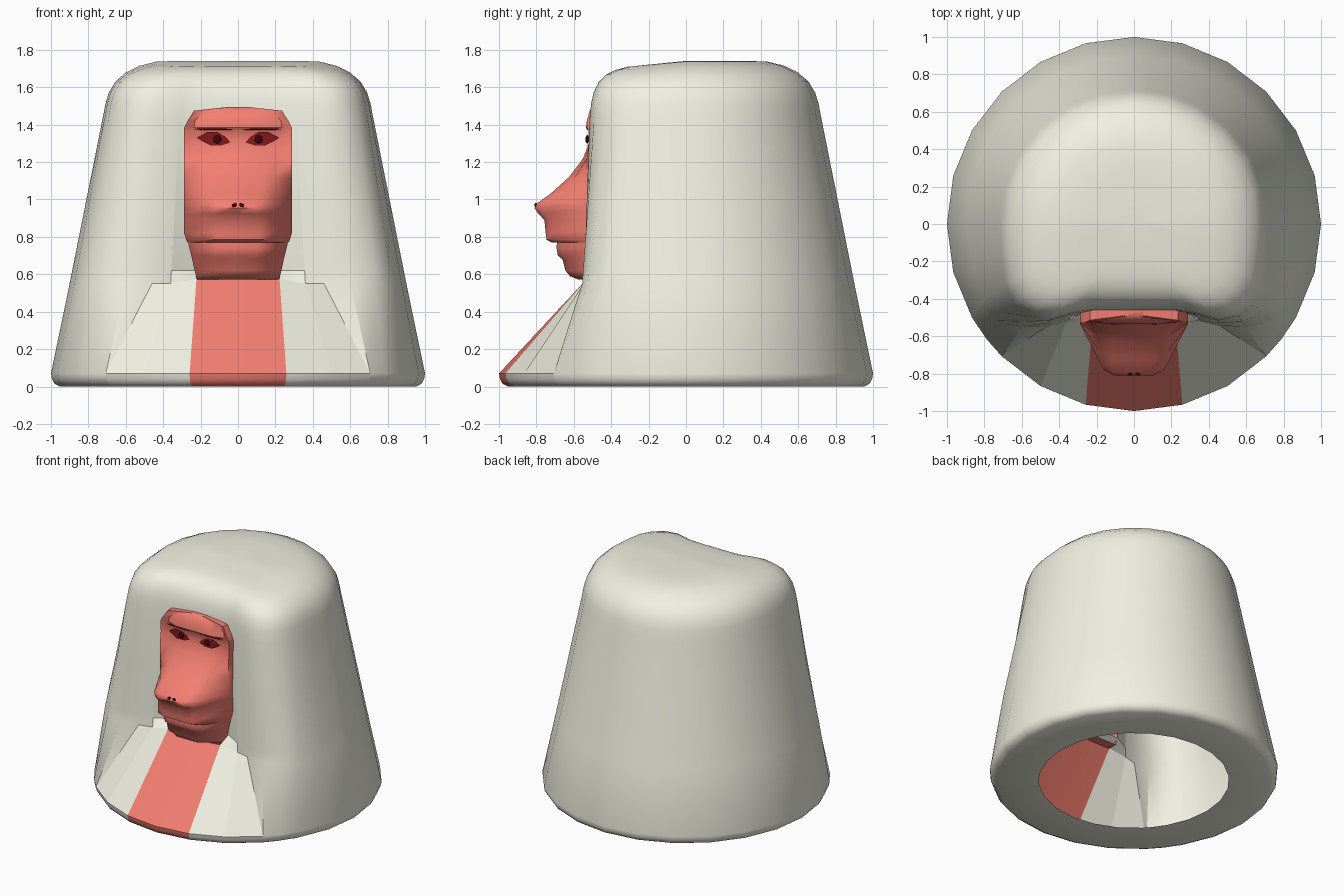
import bpy, math

if "Cube" in bpy.data.objects:
    bpy.data.objects.remove(bpy.data.objects["Cube"])

def material(name, col):
    m = bpy.data.materials.new(name)
    m.diffuse_color = (*col, 1)
    m.use_nodes = True
    m.node_tree.nodes["Principled BSDF"].inputs["Base Color"].default_value = m.diffuse_color
    return m

cream = material("cream_hair", (0.87, 0.87, 0.76))
red = material("red_skin", (0.9, 0.21, 0.165))
dark = material("dark_red", (0.22, 0.01, 0.012))
black = material("pupil_dark", (0.06, 0.0, 0.004))

def make(name, verts, faces, mat=None, angle=35):
    me = bpy.data.meshes.new(name)
    me.from_pydata(verts, [], faces)
    ob = bpy.data.objects.new(name, me)
    bpy.context.collection.objects.link(ob)
    if mat:
        me.materials.append(mat)
    bpy.ops.object.select_all(action='DESELECT')
    ob.select_set(True)
    bpy.context.view_layer.objects.active = ob
    bpy.ops.object.shade_smooth_by_angle(angle=math.radians(angle))
    return ob

# Mantle columns, back centre to front centre: base angle, lower xy, upper xy
def polar(a, r):
    return (r * math.cos(math.radians(a)), r * math.sin(math.radians(a)))

cols = [(a, polar(a, 0.9), polar(a, 0.72)) for a in range(90, -1, -15)]
cols += [(-15, (.875, -.23), (.71, -.18)),
         (-30, (.825, -.43), (.69, -.32)),
         (-38, (.735, -.525), (.64, -.425)),
         (-45, (.60, -.555), (.56, -.49)),
         (-45, (.46, -.545), (.45, -.515)),
         (-60, (.36, -.52), (.31, -.475)),
         (-75, (.222, -.53), (.22, -.465)),
         (-90, (0, -.53), (0, -.465))]
G = len(cols) - 2

def base(r, z):
    return [(*polar(c[0], r), z) for c in cols]

def wall(z):
    t = (z - .55) / (1.45 - .55)
    out = []
    for i, (a, lo, hi) in enumerate(cols):
        x, y = (lo[k] + (hi[k] - lo[k]) * t for k in (0, 1))
        zz = z
        if i >= G:
            if z > .57:
                y = -.44 - .025 * t
            else:
                zz = .575
        out.append((x, y, zz))
    return out

def crown(s, z, tilt):
    return [(c[2][0] * s, c[2][1] * s, z - tilt * max(0, -c[2][1] * s)) for c in cols]

rings = [base(.66, 0), base(.95, 0), base(.98, .015), base(.995, .04), base(1, .07),
         wall(.55), wall(.62), wall(1.0), wall(1.43),
         crown(.985, 1.51, 0), crown(.96, 1.57, .0), crown(.91, 1.63, .01),
         crown(.83, 1.68, .03), crown(.73, 1.715, .06), crown(.6, 1.738, .09),
         crown(.4, 1.741, .1), crown(.2, 1.741, .1)]

# Complete each half ring by mirroring
rings = [h + [(-x, y, z) for x, y, z in h[-2:0:-1]] for h in rings]
n = len(rings[0])
verts = [v for r in rings for v in r] + [(0, 0, 1.74)]
faces, strip = [], []
for r in range(len(rings) - 1):
    for i in range(n):
        front = i in (G, G + 1)
        if front and 6 <= r <= 7:          # opening behind the face
            continue
        j = (i + 1) % n
        faces.append([r * n + j, r * n + i, (r + 1) * n + i, (r + 1) * n + j])
        strip.append(front and 1 <= r <= 4)
top = len(verts) - 1
for i in range(n):
    faces.append([(len(rings) - 1) * n + (i + 1) % n, (len(rings) - 1) * n + i, top])
    strip.append(False)
mantle = make("hair_mantle", verts, faces, cream, 38)
mantle.data.materials.append(red)
for p, s in zip(mantle.data.polygons, strip):
    p.material_index = int(s)

# Crisp folds on the front skirt and along the recess beside the face
me = mantle.data
sharp = me.attributes.get("sharp_edge") or me.attributes.new("sharp_edge", 'BOOLEAN', 'EDGE')
for k, e in enumerate(me.edges):
    r0, r1 = sorted(v // n for v in e.vertices)
    cs = [min(v % n, n - v % n) for v in e.vertices]
    on_fold = cs[0] == cs[1] and G - 3 <= cs[0] <= G
    skirt = r0 == 4 and r1 == 5 and on_fold
    recess = 5 <= r0 and r1 <= 8 and cs == [G - 1, G - 1]
    hem = r0 == r1 == 5 and min(cs) >= G - 2
    if skirt or recess or hem:
        sharp.data[k].value = True

# Lofted shell from rows of z, back half width, front half width, front y
def loft(name, rows, mat):
    vs, fs = [], []
    for z, w, f, y in rows:
        half = [(w, -.46, z), (w, max(-.53, y), z), (f, min(y + .03, -.50), z),
                (f * .65, y, z), (0, y, z)]
        vs += half + [(-a, b, c) for a, b, c in half[-2::-1]]
    m = 9
    for r in range(len(rows) - 1):
        for i in range(m - 1):
            a = r * m + i
            fs.append([a, a + 1, a + m + 1, a + m])
    fs.append(list(range(m))[::-1])
    fs.append([(len(rows) - 1) * m + i for i in range(m)])
    return make(name, vs, fs, mat, 48)

# Upper face: forehead, brow, muzzle and upper lip
loft("face", [(1.495, .05, .04, -.49), (1.475, .235, .18, -.515), (1.42, .27, .23, -.53),
              (1.385, .288, .235, -.535), (1.37, .29, .22, -.522), (1.30, .29, .20, -.52),
              (1.22, .29, .20, -.55), (1.12, .29, .19, -.625), (1.03, .29, .175, -.725),
              (.98, .29, .17, -.795), (.955, .29, .16, -.81), (.925, .29, .168, -.79),
              (.89, .29, .17, -.757), (.82, .288, .172, -.75), (.785, .277, .175, -.745),
              (.77, .27, .175, -.715)], red)
# Lower jaw with stepped lips and chin
loft("jaw", [(.775, .268, .17, -.69), (.74, .26, .17, -.692), (.70, .25, .16, -.685),
             (.68, .245, .155, -.66), (.62, .232, .145, -.645), (.59, .224, .135, -.62),
             (.572, .22, .13, -.575)], red)

def ball(name, loc, size, mat, tilt=0):
    bpy.ops.mesh.primitive_uv_sphere_add(segments=16, ring_count=8, location=loc, rotation=(0, tilt, 0))
    ob = bpy.context.object
    ob.name = name
    ob.scale = size
    ob.data.materials.append(mat)
    bpy.ops.object.shade_smooth()

# Eyes, pupils, nostrils and brow lines
outline = ((-1, -.02), (-.5, -.035), (.2, -.035), (.7, -.012),
           (1, .005), (.4, .035), (-.2, .036), (-.7, .012))
for s in (-1, 1):
    x = .13 * s
    eye = [(x + .09 * s * u, -.532 + .006 * abs(u), 1.325 + v) for u, v in outline]
    ring = list(range(8))
    make("eye", eye, [ring if s > 0 else ring[::-1]], dark)
    ball("pupil", (x - .02 * s, -.529, 1.322), (.022, .009, .022), black)
    ball("nostril", (.02 * s, -.803, .97), (.014, .008, .01), black, .5 * s)
    ball("brow_line", (x * .9, -.522, 1.376), (.115, .01, .005), dark)
